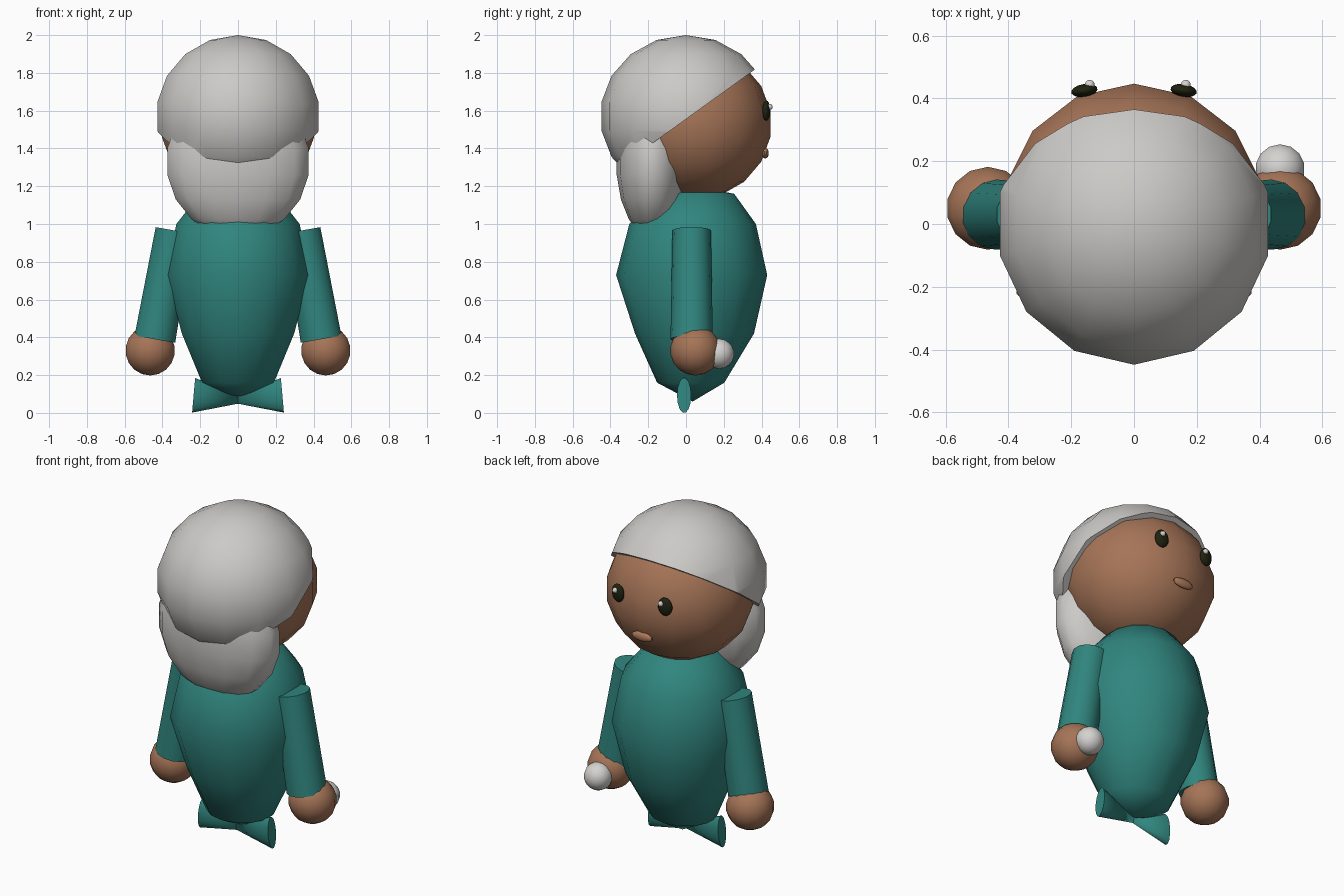
import bpy, bmesh, math
from mathutils import Vector, Matrix

if "Cube" in bpy.data.objects:
    bpy.data.objects.remove(bpy.data.objects["Cube"], do_unlink=True)


def material(name, rgb):
    m = bpy.data.materials.new(name)
    m.use_nodes = True
    m.diffuse_color = (*rgb, 1)
    m.node_tree.nodes["Principled BSDF"].inputs["Base Color"].default_value = (*rgb, 1)
    return m


SKIN = material("brown skin", (0.38, 0.175, 0.095))
HAIR = material("grey hair", (0.60, 0.59, 0.57))
TEAL = material("teal cloth", (0.03, 0.235, 0.21))
DARK = material("dark eye", (0.014, 0.016, 0.005))
WHITE = material("off white", (0.66, 0.65, 0.63))
LIP = material("lip brown", (0.42, 0.19, 0.10))


def finish(bm, name, mat, angle=50):
    """Turn a bmesh into a smooth shaded object."""
    bmesh.ops.recalc_face_normals(bm, faces=bm.faces)
    mesh = bpy.data.meshes.new(name)
    bm.to_mesh(mesh)
    bm.free()
    mesh.materials.append(mat)
    ob = bpy.data.objects.new(name, mesh)
    bpy.context.collection.objects.link(ob)
    bpy.ops.object.select_all(action="DESELECT")
    ob.select_set(True)
    bpy.context.view_layer.objects.active = ob
    bpy.ops.object.shade_smooth_by_angle(angle=math.radians(angle))
    return ob


def ellipsoid_mesh(center, radii, turn=0):
    bm = bmesh.new()
    place = (Matrix.Translation(center) @ Matrix.Rotation(turn, 4, "Z")
             @ Matrix.Diagonal((*radii, 1)))
    bmesh.ops.create_uvsphere(bm, u_segments=14, v_segments=9, radius=1, matrix=place)
    return bm


def ellipsoid(name, mat, center, radii, turn=0):
    return finish(ellipsoid_mesh(center, radii, turn), name, mat)


def cone(name, mat, start, end, r1, r2, flat=1.0):
    """Tapered tube between two points, optionally flattened in y."""
    a, b = Vector(start), Vector(end)
    axis = (b - a).normalized()
    across = Vector((0, 1, 0))
    rot = Matrix((axis.cross(across) * -1, across, axis)).transposed().to_4x4()
    bm = bmesh.new()
    bmesh.ops.create_cone(bm, cap_ends=True, segments=14, radius1=r1, radius2=r2,
                          depth=(b - a).length)
    bm.transform(Matrix.Translation((a + b) / 2) @ rot @ Matrix.Diagonal((1, flat, 1, 1)))
    return finish(bm, name, mat)


# Head, and hair cap sliced by a sloping plane
ellipsoid("head", SKIN, (0, 0.047, 1.53), (0.42, 0.406, 0.40))
bm = ellipsoid_mesh((0, 0, 1.57), (0.445, 0.455, 0.43))
bmesh.ops.bisect_plane(bm, geom=bm.verts[:] + bm.edges[:] + bm.faces[:],
                       plane_co=(0, 0, 1.555), plane_no=(0, 0.72, -1), clear_outer=True)
bmesh.ops.holes_fill(bm, edges=[e for e in bm.edges if e.is_boundary])
finish(bm, "hair_cap", HAIR)
ellipsoid("hair_back", HAIR, (0, -0.18, 1.33), (0.39, 0.19, 0.40))

# Body: stacked oval rings (z, y centre, x radius, y radius)
rings = [(0.16, 0.025, 0.195, 0.178), (0.42, 0.045, 0.305, 0.315),
         (0.73, 0.03, 0.387, 0.40), (1.0, 0.035, 0.335, 0.335), (1.16, 0.045, 0.205, 0.21)]
bm = bmesh.new()
loops = []
for z, cy, rx, ry in rings:
    angles = [math.tau * i / 14 for i in range(14)]
    loops.append([bm.verts.new((rx * math.sin(t), cy + ry * math.cos(t), z)) for t in angles])
for low, high in zip(loops, loops[1:]):
    for i in range(14):
        j = (i + 1) % 14
        bm.faces.new((low[i], low[j], high[j], high[i]))
for loop, tip in ((loops[0], (0, 0.035, 0.06)), (loops[-1], (0, 0.045, 1.2))):
    pole = bm.verts.new(tip)
    for i in range(14):
        bm.faces.new((loop[i], loop[(i + 1) % 14], pole))
finish(bm, "body", TEAL, 80)

# Paired parts
for s, side in ((1, "left"), (-1, "right")):
    cone(f"{side}_sleeve", TEAL, (s * 0.44, 0.03, 0.39), (s * 0.338, 0.03, 0.966), 0.112, 0.102)
    ellipsoid(f"{side}_hand", SKIN, (s * 0.465, 0.05, 0.33), (0.134, 0.134, 0.132))
    cone(f"{side}_tail_fin", TEAL, (s * 0.235, -0.01, 0.093), (s * -0.085, -0.01, 0.065),
         0.094, 0, flat=0.4)
    ellipsoid(f"{side}_eye", DARK, (s * 0.158, 0.425, 1.6), (0.043, 0.021, 0.054), s * -0.15)
    ellipsoid(f"{side}_eye_glint", WHITE, (0.012 + s * 0.153, 0.443, 1.62),
              (0.016, 0.016, 0.016))

# Mouth and the ball held in the left hand
ellipsoid("mouth", LIP, (0, 0.42, 1.375), (0.068, 0.018, 0.028))
ellipsoid("held_ball", WHITE, (0.465, 0.175, 0.313), (0.08, 0.08, 0.08))
